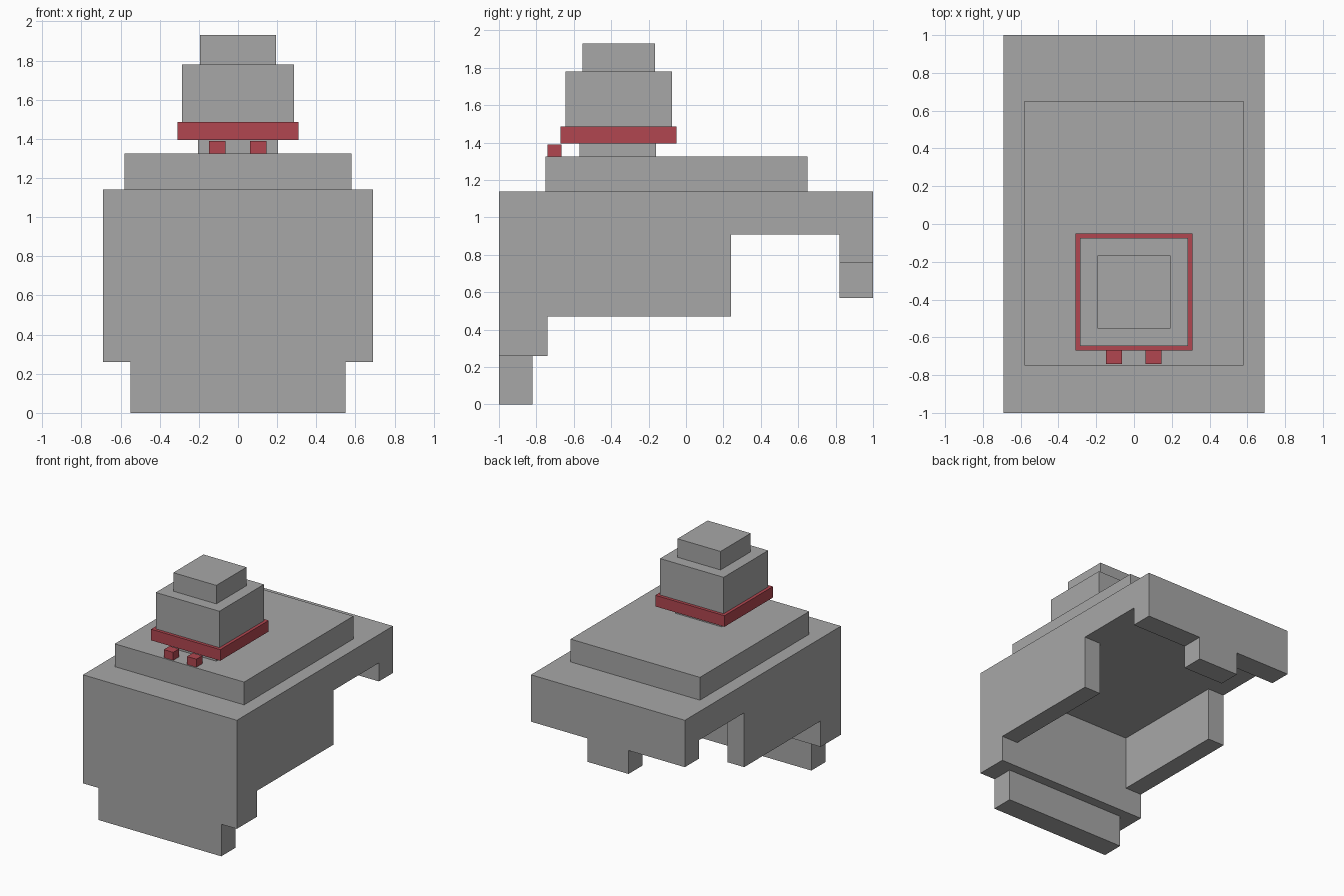
import bpy
import bmesh

cube = bpy.data.objects.get("Cube")
if cube:
    bpy.data.objects.remove(cube, do_unlink=True)


def make_material(name, rgb):
    mat = bpy.data.materials.new(name)
    mat.use_nodes = True
    mat.diffuse_color = (*rgb, 1)
    mat.node_tree.nodes["Principled BSDF"].inputs["Base Color"].default_value = (*rgb, 1)
    return mat


grey = make_material("stone grey", (0.39, 0.39, 0.39))
red = make_material("muted red", (0.44, 0.062, 0.08))


def extrude_profile(name, profile, x0, x1, mat):
    """Extrude a (y, z) side profile from x0 to x1."""
    bm = bmesh.new()
    face = bm.faces.new([bm.verts.new((x0, y, z)) for y, z in profile])
    side = bmesh.ops.extrude_face_region(bm, geom=[face])["geom"]
    verts = [v for v in side if isinstance(v, bmesh.types.BMVert)]
    bmesh.ops.translate(bm, vec=(x1 - x0, 0, 0), verts=verts)
    bmesh.ops.recalc_face_normals(bm, faces=bm.faces)
    mesh = bpy.data.meshes.new(name)
    bm.to_mesh(mesh)
    bm.free()
    mesh.materials.append(mat)
    obj = bpy.data.objects.new(name, mesh)
    bpy.context.collection.objects.link(obj)
    return obj


def box(name, x, y, z, mat):
    profile = [(y[0], z[0]), (y[1], z[0]), (y[1], z[1]), (y[0], z[1])]
    return extrude_profile(name, profile, x[0], x[1], mat)


# Hollow body: central shell with front panel, roof and rear panel
half, inner = 0.69, 0.54
front, back, top, ceiling = -1, 1, 1.14, 0.91
panel, rear = -0.74, 0.82
rear_lip = [(rear, ceiling), (rear, 0.76), (back, 0.76), (back, top), (front, top)]
shell = [(front, 0.26), (panel, 0.26), (panel, ceiling)] + rear_lip
wall = [(front, 0.26), (panel, 0.26), (panel, 0.47), (0.24, 0.47), (0.24, ceiling)] + rear_lip
extrude_profile("body_shell", shell, -inner, inner, grey)

# Side walls hanging from the roof
extrude_profile("right_wall", wall, -half, -inner, grey)
extrude_profile("left_wall", wall, inner, half, grey)

# Flaps below the front and rear panels
box("front_flap", (-0.55, 0.55), (front, -0.82), (0, 0.26), grey)
box("rear_flap", (-0.185, 0.185), (rear, back), (0.57, 0.76), grey)

# Raised back and neck
box("upper_slab", (-0.58, 0.58), (-0.75, 0.65), (top, 1.325), grey)
box("neck", (-0.205, 0.205), (-0.57, -0.16), (1.325, 1.395), grey)

# Stepped top with its red band
box("red_band", (-0.31, 0.31), (-0.67, -0.05), (1.395, 1.485), red)
box("middle_block", (-0.285, 0.285), (-0.645, -0.075), (1.485, 1.78), grey)
box("top_block", (-0.193, 0.193), (-0.553, -0.167), (1.78, 1.93), grey)

# Pair of small red cubes in front of the neck
for name, x in (("right_cube", -0.105), ("left_cube", 0.103)):
    box(name, (x - 0.042, x + 0.042), (-0.74, -0.665), (1.325, 1.39), red)
